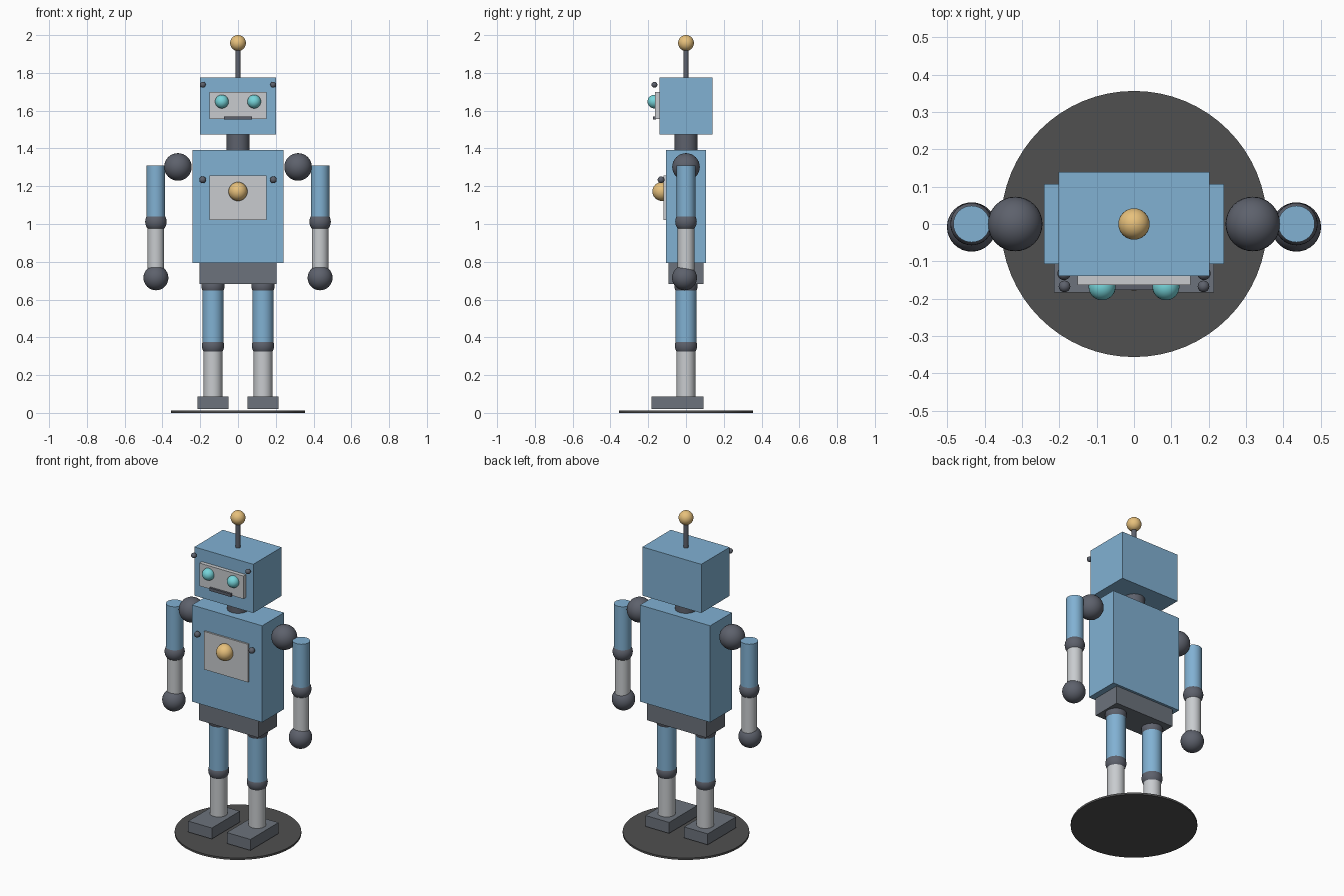
import bpy
import math

if "Cube" in bpy.data.objects:
    bpy.data.objects.remove(bpy.data.objects["Cube"])


def material(name, rgb):
    m = bpy.data.materials.new(name)
    m.diffuse_color = (*rgb, 1)
    m.use_nodes = True
    m.node_tree.nodes["Principled BSDF"].inputs["Base Color"].default_value = m.diffuse_color
    return m


BLUE = material("blue_paint", (0.22, 0.44, 0.65))
DARK = material("dark_joint", (0.11, 0.12, 0.15))
SLATE = material("slate", (0.15, 0.17, 0.20))
LIGHT = material("light_metal", (0.58, 0.60, 0.62))
GOLD = material("gold", (0.80, 0.53, 0.20))
CYAN = material("cyan_glass", (0.18, 0.66, 0.70))
BLACK = material("base_black", (0.08, 0.08, 0.08))


def finish(name, mat, smooth=True):
    o = bpy.context.object
    o.name = name
    o.data.materials.append(mat)
    if smooth:
        bpy.ops.object.shade_smooth_by_angle(angle=math.radians(40))
    return o


def box(name, mat, x, y, z):
    """Box from (min, max) ranges on each axis."""
    c = [(a + b) / 2 for a, b in (x, y, z)]
    bpy.ops.mesh.primitive_cube_add(size=1, location=c)
    bpy.context.object.scale = [b - a for a, b in (x, y, z)]
    bpy.ops.object.transform_apply(location=False, rotation=False, scale=True)
    return finish(name, mat, False)


def tube(name, mat, x, r, z0, z1, sides=32):
    bpy.ops.mesh.primitive_cylinder_add(vertices=sides, radius=r, depth=z1 - z0,
                                        location=(x, 0, (z0 + z1) / 2))
    return finish(name, mat)


def ball(name, mat, x, y, z, r):
    bpy.ops.mesh.primitive_uv_sphere_add(segments=32, ring_count=16, radius=r,
                                         location=(x, y, z))
    return finish(name, mat)


# Base disc
tube("base_disc", BLACK, 0, 0.356, 0, 0.012, 64)

# Pelvis, torso, neck and head
box("pelvis", SLATE, (-0.204, 0.204), (-0.092, 0.092), (0.682, 0.80))
box("torso", BLUE, (-0.241, 0.241), (-0.107, 0.107), (0.793, 1.392))
tube("neck", DARK, 0, 0.061, 1.38, 1.48)
box("head", BLUE, (-0.202, 0.202), (-0.139, 0.139), (1.473, 1.775))

# Chest panel and button
box("chest_panel", LIGHT, (-0.151, 0.151), (-0.118, -0.10), (1.021, 1.257))
ball("chest_button", GOLD, 0, -0.128, 1.172, 0.05)

# Face plate and mouth
box("face_plate", LIGHT, (-0.151, 0.151), (-0.163, -0.135), (1.556, 1.698))
box("mouth", DARK, (-0.074, 0.074), (-0.176, -0.160), (1.552, 1.570))

# Antenna
tube("antenna_rod", DARK, 0, 0.0135, 1.77, 1.94, 24)
ball("antenna_tip", GOLD, 0, 0, 1.958, 0.042)

# Paired parts
for side, s in (("right", -1), ("left", 1)):
    # Eyes and bolts
    ball(f"{side}_eye", CYAN, s * 0.0855, -0.168, 1.648, 0.036)
    ball(f"{side}_head_bolt", DARK, s * 0.186, -0.167, 1.737, 0.0155)
    ball(f"{side}_chest_bolt", DARK, s * 0.187, -0.132, 1.234, 0.018)

    # Arm
    ax = s * 0.4345
    ball(f"{side}_shoulder", DARK, s * 0.318, 0, 1.302, 0.073)
    tube(f"{side}_upper_arm", BLUE, ax, 0.049, 1.015, 1.311)
    ball(f"{side}_elbow", DARK, ax, 0, 1.012, 0.057)
    tube(f"{side}_forearm", LIGHT, ax, 0.044, 0.74, 1.01)
    ball(f"{side}_hand", DARK, ax, -0.008, 0.715, 0.066)

    # Leg
    lx = s * 0.1325
    ball(f"{side}_hip", DARK, lx, 0, 0.672, 0.061)
    tube(f"{side}_thigh", BLUE, lx, 0.0555, 0.36, 0.67)
    ball(f"{side}_knee", DARK, lx, 0, 0.356, 0.059)
    tube(f"{side}_shin", LIGHT, lx, 0.0495, 0.08, 0.355)
    box(f"{side}_foot", SLATE, (lx - 0.081, lx + 0.081), (-0.183, 0.092), (0.02, 0.088))
